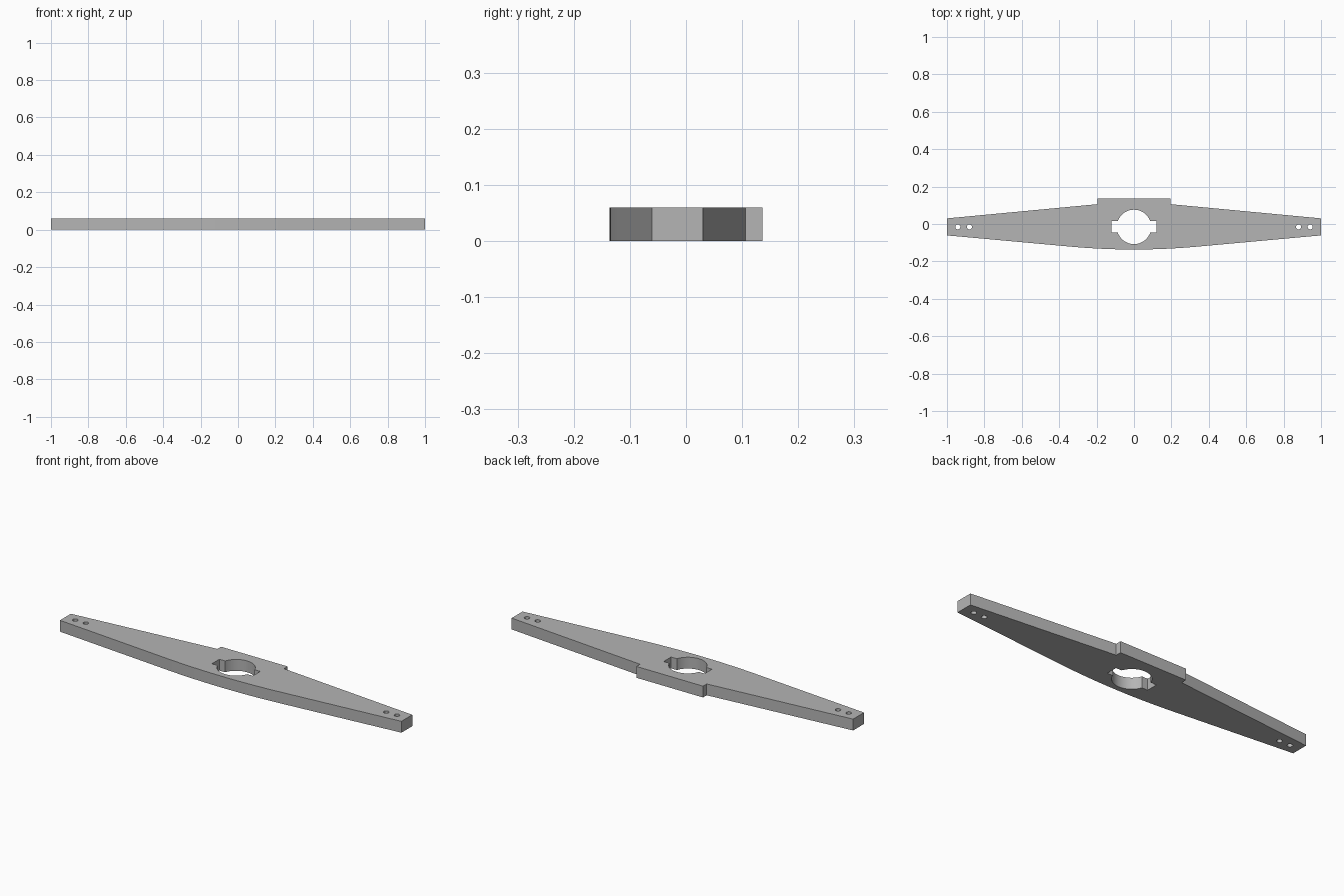
import bpy, bmesh
from math import cos, sin, asin, pi

if "Cube" in bpy.data.objects:
    bpy.data.objects.remove(bpy.data.objects["Cube"], do_unlink=True)

THICK = 0.06
MID_Y = -0.0155      # centre line of the bar and its holes


def add_prism(bm, outline, z0, z1):
    """Extrude a counter-clockwise outline from z0 to z1."""
    face = bm.faces.new([bm.verts.new((x, y, z0)) for x, y in outline])
    out = bmesh.ops.extrude_face_region(bm, geom=[face])
    tops = [g for g in out["geom"] if isinstance(g, bmesh.types.BMVert)]
    bmesh.ops.translate(bm, verts=tops, vec=(0, 0, z1 - z0))


def make_object(name, outlines, z0, z1):
    bm = bmesh.new()
    for outline in outlines:
        add_prism(bm, outline, z0, z1)
    bmesh.ops.recalc_face_normals(bm, faces=bm.faces)
    mesh = bpy.data.meshes.new(name)
    bm.to_mesh(mesh)
    bm.free()
    obj = bpy.data.objects.new(name, mesh)
    bpy.context.collection.objects.link(obj)
    return obj


def arc(cx, cy, r, a0, a1, n):
    return [(cx + r * cos(a0 + (a1 - a0) * i / n),
             cy + r * sin(a0 + (a1 - a0) * i / n)) for i in range(n + 1)]


# Tapered bar: gently bowed front edge, raised tab on the back edge
bow, slope, low = 0.33, 0.09, -0.1365
front = [(x, low + x * x * slope / (2 * bow))
         for x in (bow * i / 8 for i in range(-8, 9))]
right_side = [(1, -0.061), (1, 0.03), (0.195, 0.106), (0.195, 0.1365)]
left_side = [(-x, y) for x, y in reversed(right_side)]
bar = make_object("bar", [front + right_side + left_side], 0, THICK)

# Central round opening with a rectangular slot on either side
radius, slot_x, slot_h = 0.092, 0.12, 0.031
a = asin(slot_h / radius)
opening = (arc(0, MID_Y, radius, a, pi - a, 24)
           + [(-slot_x, MID_Y + slot_h), (-slot_x, MID_Y - slot_h)]
           + arc(0, MID_Y, radius, pi + a, 2 * pi - a, 24)
           + [(slot_x, MID_Y - slot_h), (slot_x, MID_Y + slot_h)])

# Pairs of small holes at both ends
holes = [arc(s * x, MID_Y, 0.0135, 0, 2 * pi * 23 / 24, 23)
         for s in (-1, 1) for x in (0.88, 0.942)]

cutter = make_object("hole_cutter", [opening] + holes, -0.05, THICK + 0.05)
cutter.hide_render = True
cut = bar.modifiers.new("holes", "BOOLEAN")
cut.operation, cut.solver, cut.object = "DIFFERENCE", "EXACT", cutter
bpy.context.view_layer.objects.active = bar
bar.select_set(True)
bpy.ops.object.modifier_apply(modifier=cut.name)
bpy.data.objects.remove(cutter, do_unlink=True)

# Plain grey finish
grey = bpy.data.materials.new("grey")
grey.use_nodes = True
colour = (0.46, 0.46, 0.46, 1)
grey.diffuse_color = colour
grey.node_tree.nodes["Principled BSDF"].inputs["Base Color"].default_value = colour
bar.data.materials.clear()
bar.data.materials.append(grey)
bpy.ops.object.shade_smooth_by_angle(angle=pi / 6)
